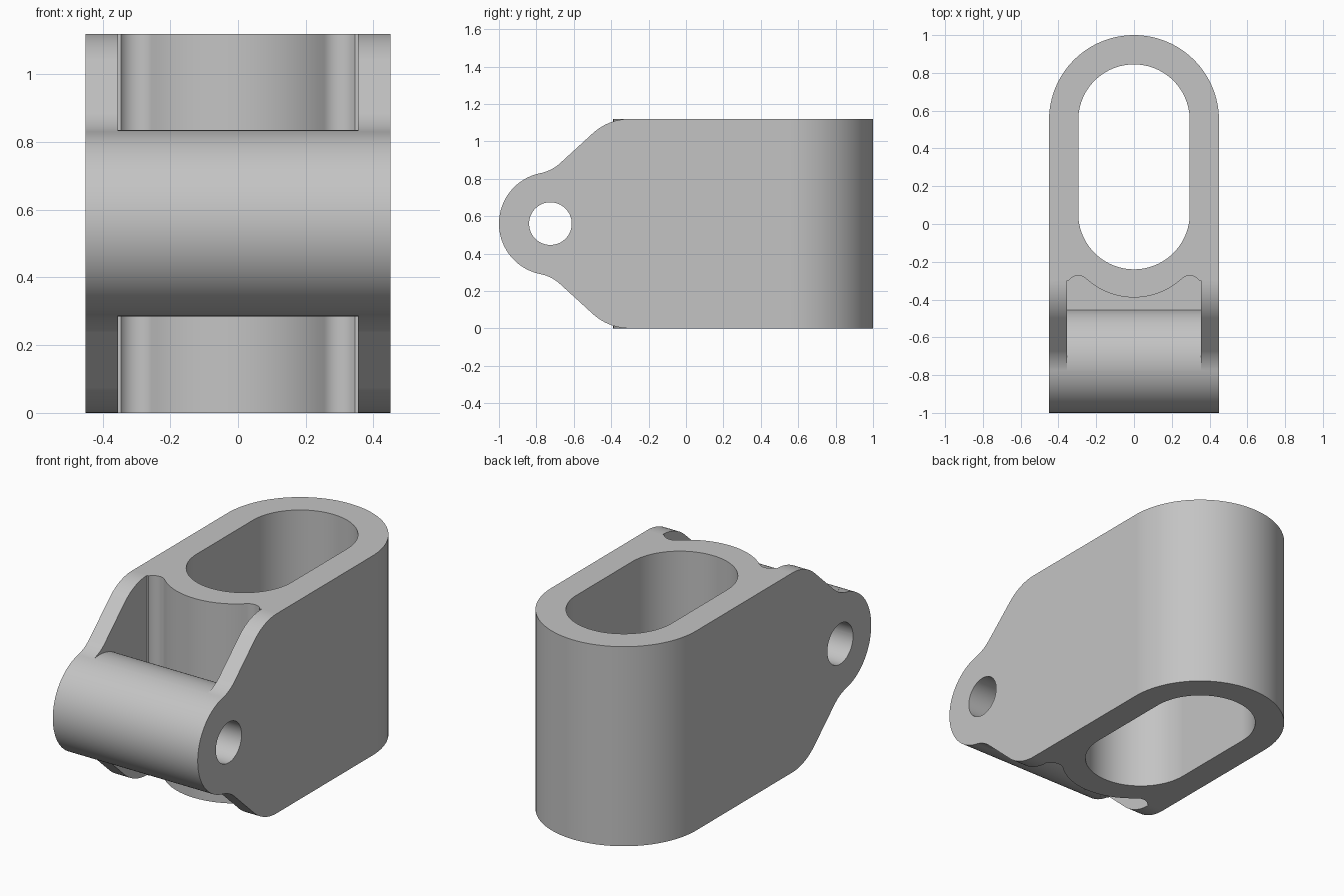
import bpy
import bmesh
from math import cos, sin, radians

if "Cube" in bpy.data.objects:
    bpy.data.objects.remove(bpy.data.objects["Cube"])

HEIGHT, HALF, MID = 1.12, 0.45, 0.56
PIVOT_Y, PIVOT_R = -0.725, 0.275

grey = bpy.data.materials.new("plain grey")
grey.use_nodes = True
colour = (0.55, 0.55, 0.55, 1)
grey.diffuse_color = colour
grey.node_tree.nodes["Principled BSDF"].inputs["Base Color"].default_value = colour


def arc(cx, cy, r, start, end, steps=16):
    """Points along an arc, angles in degrees."""
    angles = [radians(start + (end - start) * i / steps) for i in range(steps + 1)]
    return [(cx + r * cos(a), cy + r * sin(a)) for a in angles]


def prism(name, outline, low, high, axis):
    """Extrude an xy outline along z, or a yz outline along x."""
    place = (lambda p: (p[0], p[1], low)) if axis == "z" else (lambda p: (low, p[0], p[1]))
    move = (0, 0, high - low) if axis == "z" else (high - low, 0, 0)
    bm = bmesh.new()
    face = bm.faces.new([bm.verts.new(place(p)) for p in outline])
    grown = bmesh.ops.extrude_face_region(bm, geom=[face])["geom"]
    bmesh.ops.translate(bm, vec=move, verts=[v for v in grown if isinstance(v, bmesh.types.BMVert)])
    bmesh.ops.recalc_face_normals(bm, faces=bm.faces)
    mesh = bpy.data.meshes.new(name)
    bm.to_mesh(mesh)
    bm.free()
    mesh.materials.append(grey)
    obj = bpy.data.objects.new(name, mesh)
    bpy.context.collection.objects.link(obj)
    return obj


def combine(target, tool, operation):
    """Apply a boolean and discard the tool."""
    mod = target.modifiers.new("combine", "BOOLEAN")
    mod.object, mod.operation, mod.solver = tool, operation, "EXACT"
    bpy.context.view_layer.objects.active = target
    bpy.ops.object.modifier_apply(modifier=mod.name)
    bpy.data.objects.remove(tool)


def flip_z(points):
    return [(y, 2 * MID - z) for y, z in points]


# Hinge block: round nose, concave neck, slope and rounded shoulder
upper = (arc(PIVOT_Y, MID, PIVOT_R, 180, 101.5, 28)
         + arc(-0.8255, 1.0527, 0.228, -78.5, -48, 10)
         + arc(-0.3, 0.826, 0.294, 132, 90, 14)
         + [(-0.2, HEIGHT)])
lower = flip_z(upper[1:])[::-1]
bracket = prism("hinge_bracket", upper + lower, -HALF, HALF, "x")

# Pockets above and below the pivot barrel, leaving a thin web
pocket = ([(-0.1, MID + 0.05)]
          + arc(PIVOT_Y, MID, PIVOT_R, 10.5, 101.5, 32)
          + [(-0.785, 1.3), (-0.1, 1.3)])
for outline in (pocket, flip_z(pocket)):
    combine(bracket, prism("pocket_cutter", outline, -0.355, 0.355, "x"), "DIFFERENCE")

# Sleeve: round back, bulged front wall with filleted corners
fillet = arc(0.295, -0.333, 0.06, 33.4, 132.9, 14)
bulge = arc(0, -0.016, 0.373, -47.1, -132.9, 24)[1:-1]
sleeve = (arc(0, 0.55, HALF, 180, 0, 64) + [(HALF, -0.3)] + fillet + bulge
          + [(-x, y) for x, y in reversed(fillet)] + [(-HALF, -0.3)])
combine(bracket, prism("sleeve", sleeve, 0, HEIGHT, "z"), "UNION")

# Long slot through the sleeve
slot = arc(0, 0.55, 0.295, 0, 180, 48) + arc(0, 0.055, 0.295, 180, 360, 48)
combine(bracket, prism("slot_cutter", slot, -0.2, HEIGHT + 0.2, "z"), "DIFFERENCE")

# Pin bore through the barrel
bore = arc(PIVOT_Y, MID, 0.114, 0, 360, 64)[:-1]
combine(bracket, prism("bore_cutter", bore, -0.6, 0.6, "x"), "DIFFERENCE")

# Smooth curves, crisp edges, flat faces
bpy.ops.object.select_all(action="DESELECT")
bracket.select_set(True)
bpy.context.view_layer.objects.active = bracket
bpy.ops.object.shade_smooth_by_angle(angle=radians(25))
weighted = bracket.modifiers.new("flat faces", "WEIGHTED_NORMAL")
weighted.keep_sharp = True
